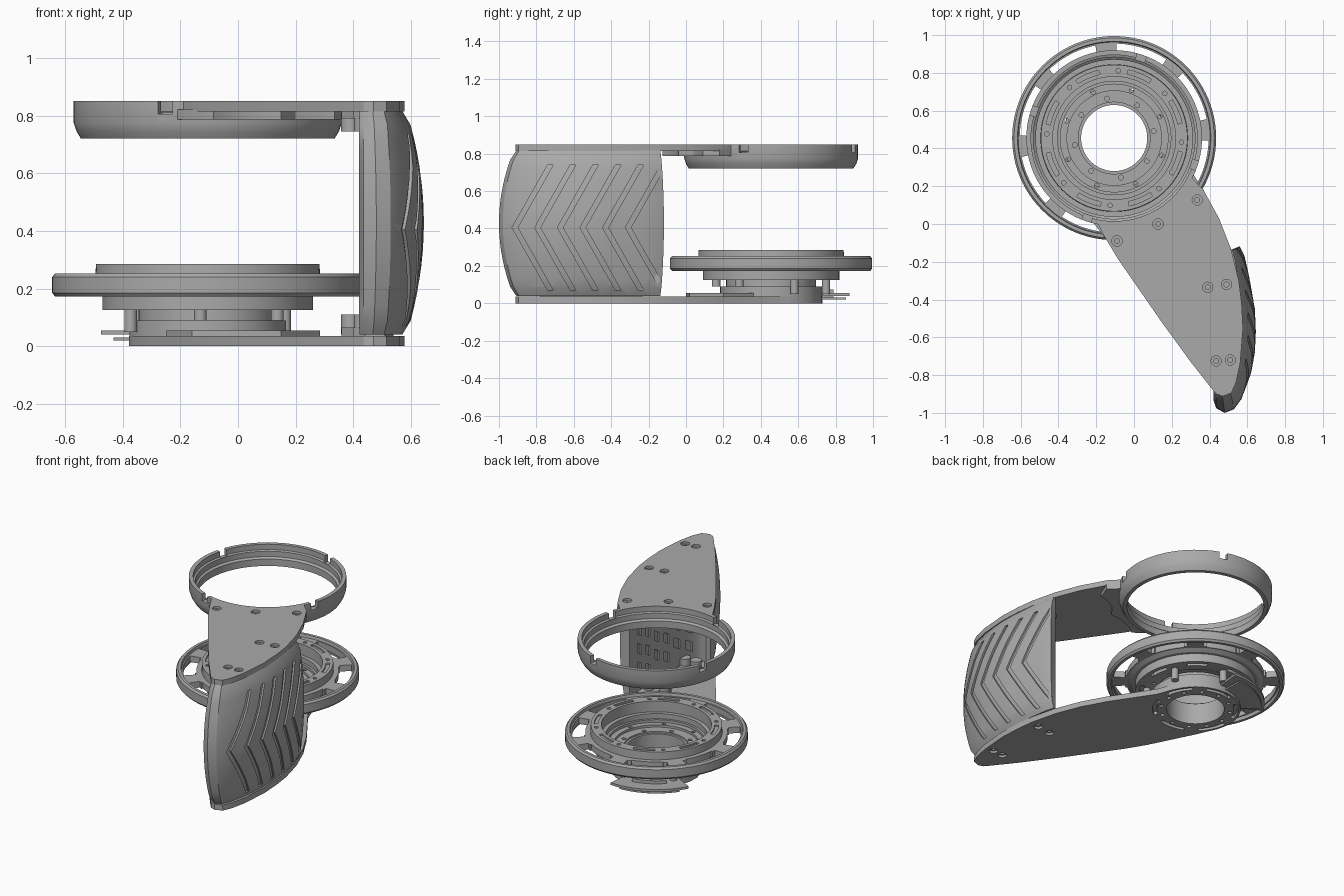
import bpy, bmesh, math
from mathutils import Vector

if "Cube" in bpy.data.objects:
    bpy.data.objects.remove(bpy.data.objects["Cube"])

grey = bpy.data.materials.new("satin grey")
grey.use_nodes = True
COL = (0.4, 0.4, 0.4, 1)
grey.diffuse_color = COL
grey.node_tree.nodes["Principled BSDF"].inputs["Base Color"].default_value = COL
CX, CY = -0.105, 0.455  # wheel axis


def polar(r, deg):
    a = math.radians(deg)
    return (CX + r * math.cos(a), CY + r * math.sin(a))


def finish(bm, name, smooth=True):
    bmesh.ops.recalc_face_normals(bm, faces=bm.faces)
    me = bpy.data.meshes.new(name)
    bm.to_mesh(me)
    bm.free()
    me.materials.append(grey)
    ob = bpy.data.objects.new(name, me)
    bpy.context.collection.objects.link(ob)
    if smooth:
        shade(ob)
    return ob


def activate(ob):
    bpy.ops.object.select_all(action='DESELECT')
    ob.select_set(True)
    bpy.context.view_layer.objects.active = ob


def shade(ob):
    activate(ob)
    bpy.ops.object.shade_smooth_by_angle(angle=math.radians(30))


def loft(bm, rings, closed=False):
    """Skin a list of equal-length closed rings; cap the ends unless closed."""
    vs = [[bm.verts.new(p) for p in ring] for ring in rings]
    n = len(vs[0])
    for k in range(len(vs) if closed else len(vs) - 1):
        a, b = vs[k], vs[(k + 1) % len(vs)]
        for i in range(n):
            j = (i + 1) % n
            bm.faces.new((a[i], a[j], b[j], b[i]))
    if not closed:
        bm.faces.new(vs[0])
        bm.faces.new(vs[-1])


def prism(bm, pts, lo, hi, axis='z'):
    put = (lambda p, h: (p[0], p[1], h)) if axis == 'z' else (lambda p, h: (h, p[0], p[1]))
    loft(bm, [[put(p, h) for p in pts] for h in (lo, hi)])


def disc(bm, x, y, r, lo, hi, n=20):
    pts = [(x + r * math.cos(math.tau * i / n), y + r * math.sin(math.tau * i / n)) for i in range(n)]
    prism(bm, pts, lo, hi)


def arc(bm, r0, r1, a0, a1, lo, hi, n=12):
    angs = [a0 + (a1 - a0) * i / n for i in range(n + 1)]
    prism(bm, [polar(r1, a) for a in angs] + [polar(r0, a) for a in reversed(angs)], lo, hi)


def lathe(name, profile, n=96):
    bm = bmesh.new()
    loft(bm, [[(*polar(r, 360 * k / n), z) for r, z in profile] for k in range(n)], closed=True)
    return finish(bm, name)


def cut(ob, bm):
    tool = finish(bm, "cutter", False)
    tool.hide_render = True
    m = ob.modifiers.new("cut", 'BOOLEAN')
    m.operation, m.solver, m.object = 'DIFFERENCE', 'EXACT', tool
    m.use_self = True
    activate(ob)
    while ob.modifiers[0] != m:
        bpy.ops.object.modifier_move_to_index(modifier=m.name, index=0)
    bpy.ops.object.modifier_apply(modifier=m.name)
    bpy.data.objects.remove(tool)


# Arm outline shared by both plates
side = [(-0.16, -0.06), (-0.085, -0.185), (0.14, -0.51), (0.3, -0.73), (0.41, -0.87), (0.435, -0.9),
        (0.47, -0.912), (0.515, -0.895), (0.54, -0.84), (0.562, -0.74), (0.577, -0.555), (0.57, -0.42),
        (0.555, -0.3), (0.513, -0.13), (0.45, 0.03), (0.365, 0.185)]
grip_screws = [(0.39, -0.335), (0.49, -0.32), (0.435, -0.725), (0.51, -0.72)]
ring_screws = [(-0.09, -0.09), (0.127, 0.0), (0.335, 0.127)]
tab = [(-0.21, 0.0), (-0.15, -0.08), (-0.085, -0.125), (-0.04, -0.09), (0.063, -0.045), (0.15, -0.04),
       (0.2, 0.04), (0.3, 0.085), (0.335, 0.09), (0.37, 0.18), (0.3, 0.25), (0, 0.2)]

# Upper arm and its ring bracket
bm = bmesh.new()
prism(bm, side + [(0.3, 0.25), (0.0, 0.2), (-0.2, 0.02)], 0.815, 0.85)
upper_arm = finish(bm, "upper_arm")
bm = bmesh.new()
disc(bm, CX, CY, 0.455, 0.7, 0.9, 96)
for x, y in grip_screws + ring_screws:
    disc(bm, x, y, 0.027, 0.835, 0.9)
    disc(bm, x, y, 0.013, 0.8, 0.84)
cut(upper_arm, bm)
shade(upper_arm)
bm = bmesh.new()
prism(bm, tab, 0.787, 0.822)
bracket = finish(bm, "ring_bracket")
bm = bmesh.new()
disc(bm, CX, CY, 0.45, 0.7, 0.9, 96)
cut(bracket, bm)
shade(bracket)

# Upper ring with four notches
ring = lathe("upper_ring", [(0.465, 0.85), (0.465, 0.775), (0.455, 0.745), (0.44, 0.72), (0.415, 0.72),
                            (0.415, 0.765), (0.428, 0.775), (0.428, 0.81), (0.44, 0.815), (0.44, 0.85)])
bm = bmesh.new()
for a in (-18.5, 71.5, 161.5, 251.5):
    arc(bm, 0.4295, 0.5, a - 3.2, a + 3.2, 0.805, 0.9, 4)
cut(ring, bm)
shade(ring)

# Lower arm with hub holes
bm = bmesh.new()
prism(bm, side + [(0.19, 0.45)] + [polar(0.275, a) for a in range(20, 206, 15)] + [(-0.3, 0.22)], 0, 0.036)
lower_arm = finish(bm, "lower_arm")
hub = lathe("hub", [(0.175, 0.03), (0.272, 0.03), (0.272, 0.09), (0.24, 0.09), (0.24, 0.125),
                    (0.195, 0.125), (0.195, 0.14), (0.175, 0.14)])
for ob in (lower_arm, hub):
    bm = bmesh.new()
    for k in range(12):
        disc(bm, *polar(0.212, 30 * k + 1), 0.013, -0.1, 0.3, 12)
    if ob == lower_arm:
        disc(bm, CX, CY, 0.175, -0.1, 0.3, 96)
        for k in range(6):
            arc(bm, 0.235, 0.26, 60 * k + 6, 60 * k + 46, -0.1, 0.02)
        for x, y in grip_screws:
            disc(bm, x, y, 0.027, -0.1, 0.015)
            disc(bm, x, y, 0.013, 0.01, 0.1)
    cut(ob, bm)
    shade(ob)

# Raised pad on the lower arm, board behind the hub
bm = bmesh.new()
prism(bm, [(-0.25, 0.2), (-0.16, 0.02), (0.0, 0.0), (0.15, 0.02), (0.285, 0.2), (0.15, 0.36), (0.03, 0.24),
           (-0.1, 0.2)], 0.03, 0.055)
finish(bm, "hub_pad")
for name, r, a0, a1, lo, hi in (("lower_board", 0.4, 92, 145, 0.02, 0.03), ("upper_board", 0.42, 85, 152, 0.04, 0.055),
                                ("connector", 0.34, 100, 135, 0.022, 0.075)):
    bm = bmesh.new()
    arc(bm, 0.25, r, a0, a1, lo, hi)
    finish(bm, name)

# Slotted wheel
wheel = lathe("wheel", [(0.54, 0.185), (0.54, 0.24), (0.53, 0.252), (0.512, 0.252), (0.508, 0.235), (0.39, 0.235),
                        (0.388, 0.285), (0.325, 0.285), (0.325, 0.215), (0.3, 0.215), (0.3, 0.18),
                        (0.385, 0.18), (0.41, 0.195), (0.508, 0.195), (0.512, 0.173), (0.53, 0.173)])
bm = bmesh.new()
for k in range(8):
    a = 45 * k + 27.5
    arc(bm, 0.43, 0.5, a - 16, a + 16, 0.1, 0.4)
    arc(bm, 0.42, 0.432, a - 13, a + 13, 0.1, 0.4)
    arc(bm, 0.345, 0.368, a - 15, a + 6, 0.275, 0.4)
    disc(bm, *polar(0.357, a + 14), 0.012, 0.265, 0.4, 12)
cut(wheel, bm)
shade(wheel)

# Stepped carrier beneath the wheel, with slots
carrier = lathe("carrier", [(0.365, 0.125), (0.365, 0.182), (0.285, 0.182), (0.285, 0.165), (0.25, 0.165),
                            (0.25, 0.15), (0.19, 0.15), (0.19, 0.135), (0.25, 0.135), (0.27, 0.125)])
bm = bmesh.new()
for k in range(8):
    a = 45 * k + 10
    arc(bm, 0.315, 0.34, a - 14, a + 8, 0.1, 0.16)
    disc(bm, *polar(0.212, a), 0.013, 0.1, 0.2, 12)
    disc(bm, *polar(0.268, a + 15), 0.012, 0.1, 0.2, 12)
cut(carrier, bm)
shade(carrier)
bm = bmesh.new()
for k in range(6):
    disc(bm, *polar(0.295, 60 * k + 25), 0.022, 0.09 if k > 3 else 0.05, 0.13)
finish(bm, "standoffs")

# Curved grip shell: a skin cut by chevrons over a slightly thinner core
outer = [(0.42, -0.93), (0.435, -0.975), (0.48, -1.0), (0.53, -0.98), (0.57, -0.925), (0.62, -0.79),
         (0.64, -0.68), (0.645, -0.57), (0.64, -0.45), (0.61, -0.28), (0.585, -0.17), (0.56, -0.118)]
ends = [(0.42, -0.89), (0.435, -0.905), (0.47, -0.922), (0.515, -0.905), (0.54, -0.855), (0.567, -0.74),
        (0.578, -0.65), (0.585, -0.56), (0.582, -0.45), (0.567, -0.3), (0.55, -0.19), (0.535, -0.135)]
inner = [(0.425, -0.86), (0.44, -0.865), (0.46, -0.865), (0.48, -0.85), (0.5, -0.82), (0.52, -0.74),
         (0.533, -0.65), (0.538, -0.56), (0.537, -0.45), (0.525, -0.3), (0.51, -0.19), (0.505, -0.14)]
Z0, Z1 = 0.04, 0.816


def grip(name, depth):
    rings = []
    for k in range(17):
        t = 2 * k / 16 - 1
        w, edge = 1 - t * t, 0.015 if k in (0, 16) else 0
        out, inn = [], []
        for m, e, i in zip(outer, ends, inner):
            o, i = Vector(e).lerp(Vector(m), w), Vector(i)
            d = (i - o).normalized()
            z = (Z0 + Z1) / 2 + t * ((Z1 - Z0) / 2 - depth * 0.3)
            out.append((*(o + d * (depth + edge)), z))
            inn.append((*(i - d * depth), z))
        rings.append(out + inn[::-1])
    bm = bmesh.new()
    loft(bm, rings)
    bmesh.ops.triangulate(bm, faces=[f for f in bm.faces if len(f.verts) > 4])
    return finish(bm, name)


grip("grip_core", 0.011)
skin = grip("grip_skin", 0)
bm = bmesh.new()
for k in range(6):
    y, w, zm, h, s = -0.93 + 0.121 * k, 0.03, 0.405, 0.335, 0.19
    prism(bm, [(y, zm), (y + s, zm + h), (y + s + w, zm + h), (y + w, zm), (y + s + w, zm - h), (y + s, zm - h)],
          0.548, 0.8, 'x')
# Staggered slanted pockets on the inside
for col in range(6):
    y = -0.79 + 0.1 * col
    for row in range(5):
        z = 0.16 + 0.12 * row + 0.05 * (col % 2)
        prism(bm, [(y, z - 0.04), (y + 0.05, z - 0.01), (y + 0.05, z + 0.05), (y, z + 0.02)], 0.45, 0.5475, 'x')
cut(skin, bm)
shade(skin)

# Mounting shelves and screw bosses inside the grip
for name, lo, hi, b0, b1 in (("lower_shelf", 0.036, 0.065, 0.04, 0.11), ("upper_shelf", 0.79, 0.815, 0.745, 0.81)):
    bm = bmesh.new()
    prism(bm, [(0.37, -0.29), (0.42, -0.27), (0.53, -0.23), (0.54, -0.5), (0.51, -0.78), (0.44, -0.78),
               (0.4, -0.74), (0.42, -0.6), (0.42, -0.45), (0.36, -0.36)], lo, hi)
    for x, y in grip_screws:
        disc(bm, x, y, 0.033, b0, b1)
    finish(bm, name)
